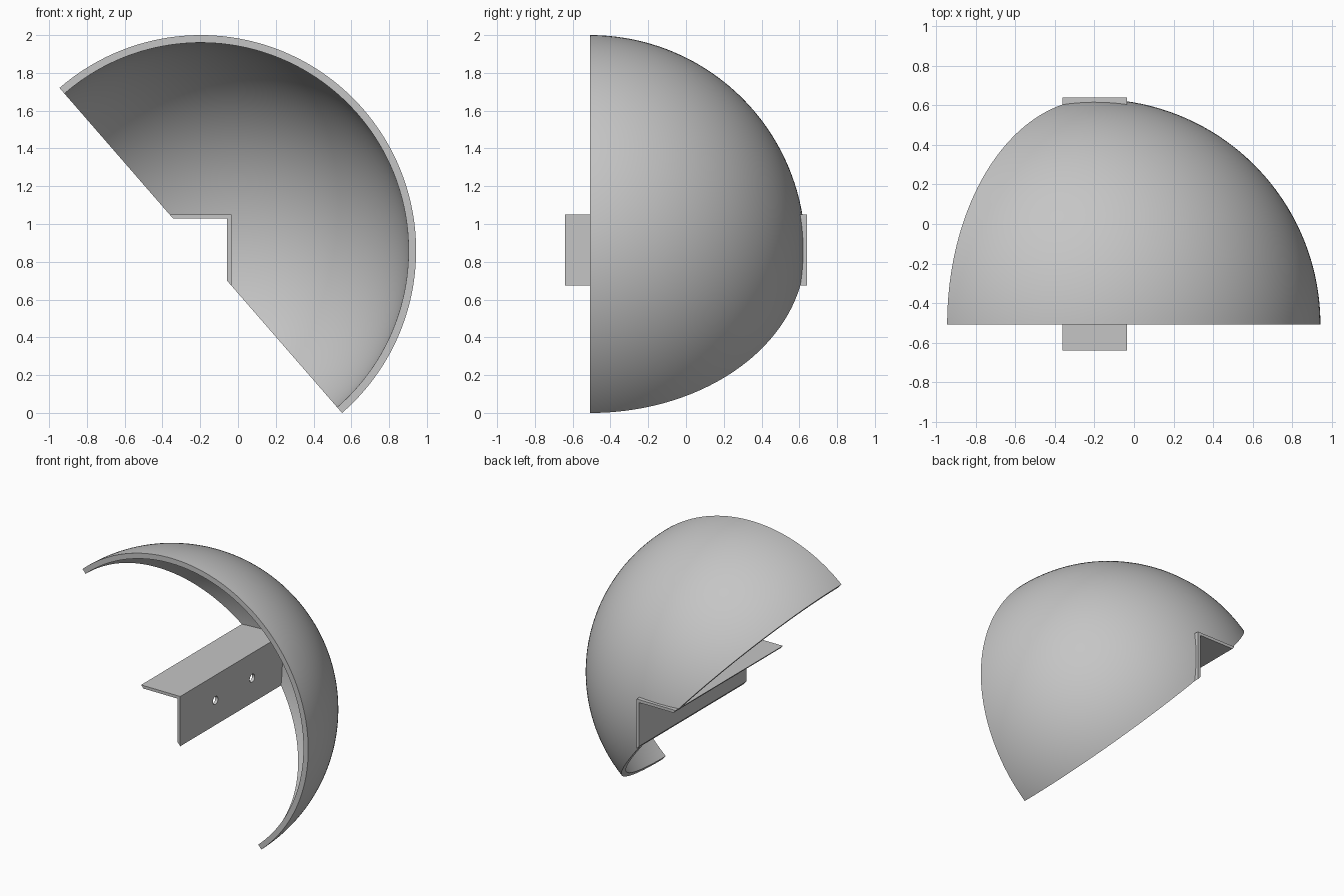
import bpy, bmesh, math
from mathutils import Vector

cube = bpy.data.objects.get("Cube")
if cube:
    bpy.data.objects.remove(cube, do_unlink=True)

grey = bpy.data.materials.new("plain grey")
grey.use_nodes = True
colour = (0.56, 0.56, 0.56, 1)
grey.diffuse_color = colour
grey.node_tree.nodes["Principled BSDF"].inputs["Base Color"].default_value = colour

# Shared frame: the dome centre, its cut diameter and the direction into the dome
tilt = math.radians(49)
centre = Vector((-0.197, -0.508, 0.86))
along = Vector((math.cos(tilt), 0, -math.sin(tilt)))
inward = Vector((math.sin(tilt), 0, math.cos(tilt)))
back = Vector((0, 1, 0))
OUTER, INNER = 1.14, 1.10


def finish(name, bm):
    bmesh.ops.remove_doubles(bm, verts=bm.verts, dist=1e-5)
    bmesh.ops.recalc_face_normals(bm, faces=bm.faces)
    mesh = bpy.data.meshes.new(name)
    bm.to_mesh(mesh)
    bm.free()
    mesh.materials.append(grey)
    obj = bpy.data.objects.new(name, mesh)
    bpy.context.collection.objects.link(obj)
    return obj


def activate(obj):
    bpy.ops.object.select_all(action='DESELECT')
    obj.select_set(True)
    bpy.context.view_layer.objects.active = obj


def cut(obj, cutter):
    mod = obj.modifiers.new("cut", 'BOOLEAN')
    mod.operation = 'DIFFERENCE'
    mod.solver = 'EXACT'
    mod.object = cutter
    activate(obj)
    bpy.ops.object.modifier_apply(modifier=mod.name)
    bpy.data.objects.remove(cutter, do_unlink=True)


def extrude_y(name, outline, y0, y1):
    bm = bmesh.new()
    face = bm.faces.new([bm.verts.new((x, y0, z)) for x, z in outline])
    new = bmesh.ops.extrude_face_region(bm, geom=[face], use_keep_orig=True)["geom"]
    bmesh.ops.translate(bm, vec=(0, y1 - y0, 0),
                        verts=[v for v in new if isinstance(v, bmesh.types.BMVert)])
    return finish(name, bm)


# Quarter sphere shell: two skins swept around the cut diameter, joined by rims
def skin(bm, radius, arc, sweep):
    grid = []
    for j in range(sweep + 1):
        p = math.pi / 2 * j / sweep
        side = inward * math.cos(p) + back * math.sin(p)
        grid.append([bm.verts.new(centre + radius * (along * math.cos(math.pi * i / arc)
                                  + side * math.sin(math.pi * i / arc)))
                     for i in range(arc + 1)])
    return grid


def bridge(bm, row_a, row_b):
    for i in range(len(row_a) - 1):
        bm.faces.new((row_a[i], row_a[i + 1], row_b[i + 1], row_b[i]))


bm = bmesh.new()
outside, inside = (skin(bm, r, 96, 48) for r in (OUTER, INNER))
for grid in (outside, inside):
    for a, b in zip(grid, grid[1:]):
        bridge(bm, a, b)
for end in (0, -1):
    bridge(bm, outside[end], inside[end])
dome = finish("dome_shell", bm)

# Notch in the dome where the bracket passes through
right, top, thick = -0.035, 1.05, 0.022
notch = extrude_y("notch_cutter", [(-0.9, 0.1), (right, 0.1), (right, top), (-0.9, top)], 0.2, 1)
cut(dome, notch)
activate(dome)
bpy.ops.object.shade_smooth_by_angle(angle=math.radians(30))


# Angle bracket, its legs trimmed along the dome's cut plane
def plane_x(z):
    return centre.x - (z - centre.z) / math.tan(tilt)


def plane_z(x):
    return centre.z - (x - centre.x) * math.tan(tilt)


low, edge = top - thick, right - thick
bracket = extrude_y("angle_bracket", [
    (plane_x(top), top), (right, top), (right, plane_z(right)),
    (edge, plane_z(edge)), (edge, low), (plane_x(low), low)], -0.64, 0.64)

# Two screw holes through the upright leg
for y in (-0.22, 0.22):
    bpy.ops.mesh.primitive_cylinder_add(vertices=32, radius=0.03, depth=0.12,
                                        location=(right, y, centre.z),
                                        rotation=(0, math.pi / 2, 0))
    drill = bpy.context.object
    drill.data.materials.append(grey)
    cut(bracket, drill)
activate(bracket)
bpy.ops.object.shade_smooth_by_angle(angle=math.radians(30))
